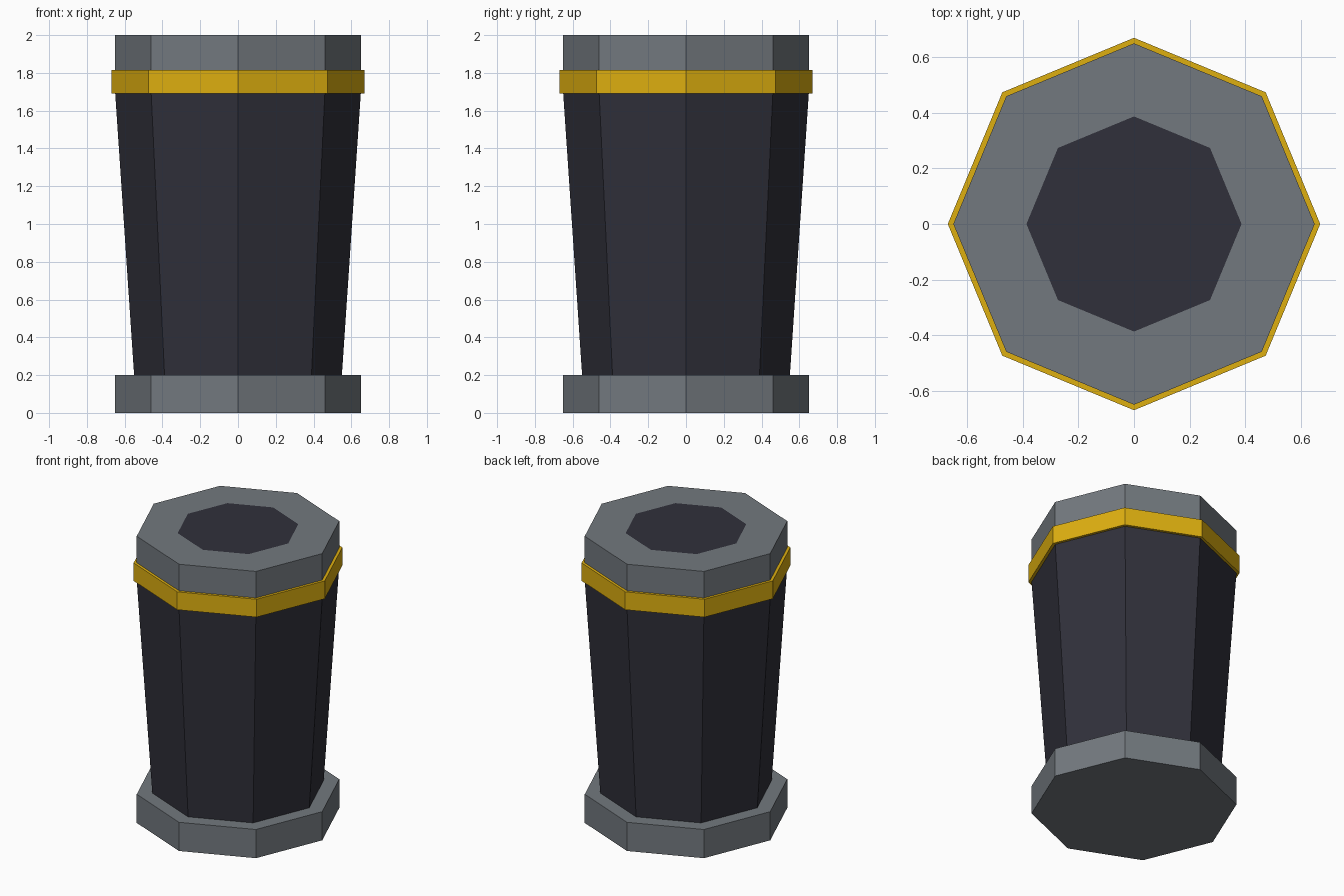
import bpy, bmesh
from math import cos, sin, pi

old = bpy.data.objects.get("Cube")
if old:
    bpy.data.objects.remove(old, do_unlink=True)

SIDES = 8


def material(name, colour):
    m = bpy.data.materials.new(name)
    m.use_nodes = True
    m.diffuse_color = (*colour, 1)
    m.node_tree.nodes["Principled BSDF"].inputs["Base Color"].default_value = (*colour, 1)
    return m


grey = material("steel grey", (0.17, 0.19, 0.21))
dark = material("dark charcoal", (0.03, 0.03, 0.043))
gold = material("gold", (0.73, 0.43, 0.005))


def prism(name, rings, mats, caps=True):
    """Stack eight-sided rings of (radius, height) into one flat-shaded part."""
    bm = bmesh.new()
    loops = [[bm.verts.new((r * cos(2 * pi * i / SIDES), r * sin(2 * pi * i / SIDES), z))
              for i in range(SIDES)] for r, z in rings]
    for low, high in zip(loops, loops[1:]):
        for i in range(SIDES):
            j = (i + 1) % SIDES
            bm.faces.new((low[i], low[j], high[j], high[i]))
    if caps:
        bm.faces.new(loops[0][::-1])
        top = bm.faces.new(loops[-1])
        top.material_index = len(mats) - 1
    else:
        # Close the outline back to its first ring
        for i in range(SIDES):
            j = (i + 1) % SIDES
            bm.faces.new((loops[-1][i], loops[-1][j], loops[0][j], loops[0][i]))
    bmesh.ops.recalc_face_normals(bm, faces=bm.faces)
    mesh = bpy.data.meshes.new(name)
    bm.to_mesh(mesh)
    bm.free()
    for m in mats:
        mesh.materials.append(m)
    obj = bpy.data.objects.new(name, mesh)
    bpy.context.collection.objects.link(obj)
    return obj


# Foot and tapered body
prism("base_plinth", [(0.65, 0), (0.65, 0.2)], [grey])
prism("tapered_body", [(0.55, 0.2), (0.65, 1.69)], [dark])

# Rim with the dark opening set flush in its top face
prism("top_rim", [(0.65, 1.69), (0.65, 2), (0.387, 2)], [grey, dark])

# Trim band wrapped round the lower rim
prism("trim_band", [(0.65, 1.69), (0.67, 1.69), (0.67, 1.815), (0.65, 1.815)],
      [gold], caps=False)
